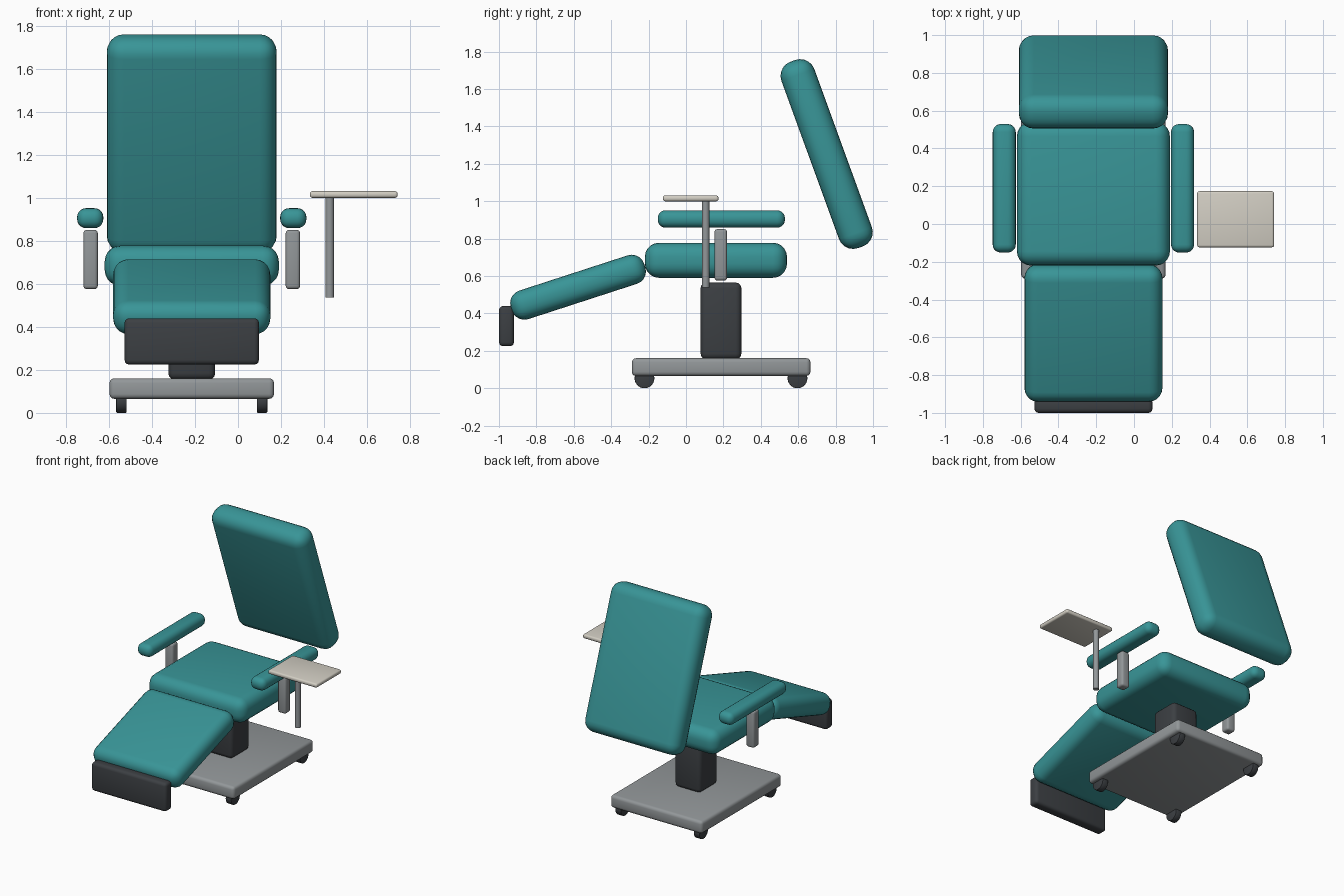
import bpy, bmesh, math
from mathutils import Matrix

if "Cube" in bpy.data.objects:
    bpy.data.objects.remove(bpy.data.objects["Cube"])

CX = -0.215  # centre line of the chair


def material(name, rgb):
    m = bpy.data.materials.new(name)
    m.diffuse_color = (*rgb, 1)
    m.use_nodes = True
    m.node_tree.nodes["Principled BSDF"].inputs["Base Color"].default_value = m.diffuse_color
    return m


TEAL = material("teal_vinyl", (0.04, 0.30, 0.31))
DARK = material("dark_plastic", (0.045, 0.05, 0.056))
METAL = material("grey_metal", (0.29, 0.31, 0.32))
CREAM = material("cream_laminate", (0.65, 0.62, 0.55))


def finish(name, bm, loc, mat, tilt=0):
    me = bpy.data.meshes.new(name)
    bm.to_mesh(me)
    bm.free()
    me.shade_smooth()
    me.set_sharp_from_angle(angle=math.radians(40))
    me.materials.append(mat)
    ob = bpy.data.objects.new(name, me)
    ob.location = loc
    ob.rotation_euler.x = math.radians(tilt)
    bpy.context.collection.objects.link(ob)
    return ob


def box(name, loc, size, radius, mat, tilt=0, segments=5):
    bm = bmesh.new()
    bmesh.ops.create_cube(bm, size=1, matrix=Matrix.Diagonal((*size, 1)))
    bmesh.ops.bevel(bm, geom=bm.edges[:], offset=radius, segments=segments,
                    profile=0.5, affect='EDGES', clamp_overlap=True)
    return finish(name, bm, loc, mat, tilt)


def cylinder(name, loc, radius, depth, mat, along_x=False, bevel=0.0):
    bm = bmesh.new()
    turn = Matrix.Rotation(math.pi / 2, 4, 'Y') if along_x else Matrix()
    bmesh.ops.create_cone(bm, cap_ends=True, segments=28, radius1=radius,
                          radius2=radius, depth=depth, matrix=turn)
    if bevel:
        rims = [e for e in bm.edges if any(len(f.verts) > 4 for f in e.link_faces)]
        bmesh.ops.bevel(bm, geom=rims, offset=bevel, segments=2,
                        profile=0.5, affect='EDGES')
    return finish(name, bm, loc, mat)


# Cushions
box("seat", (CX, 0.16, 0.684), (0.81, 0.76, 0.187), 0.075, TEAL)
box("backrest", (CX, 0.752, 1.252), (0.79, 0.187, 1.06), 0.08, TEAL, tilt=20)
box("leg_rest", (CX, -0.577, 0.54), (0.73, 0.75, 0.16), 0.07, TEAL, tilt=18)
box("foot_plate", (CX, -0.96, 0.332), (0.625, 0.08, 0.215), 0.022, DARK, segments=3)

# Armrests and their posts
for side, s in (("left", -1), ("right", 1)):
    box(side + "_armrest", (CX + s * 0.472, 0.189, 0.905), (0.122, 0.68, 0.093), 0.042, TEAL)
    box(side + "_armrest_post", (CX + s * 0.47, 0.186, 0.713), (0.067, 0.067, 0.275),
        0.015, METAL, segments=3)

# Side tray
box("tray", (0.538, 0.025, 1.015), (0.408, 0.297, 0.031), 0.012, CREAM, segments=3)
cylinder("tray_post", (0.426, 0.105, 0.77), 0.02, 0.465, METAL)

# Pedestal and base
box("column", (CX, 0.187, 0.36), (0.218, 0.218, 0.41), 0.03, DARK, segments=3)
box("base", (CX, 0.188, 0.113), (0.765, 0.955, 0.095), 0.022, METAL, segments=3)

# Casters
for sx, side in ((-1, "left"), (1, "right")):
    for y, end in ((-0.222, "front"), (0.596, "rear")):
        cylinder(f"{end}_{side}_caster", (CX + sx * 0.327, y, 0.053), 0.053, 0.048,
                 DARK, along_x=True, bevel=0.004)
